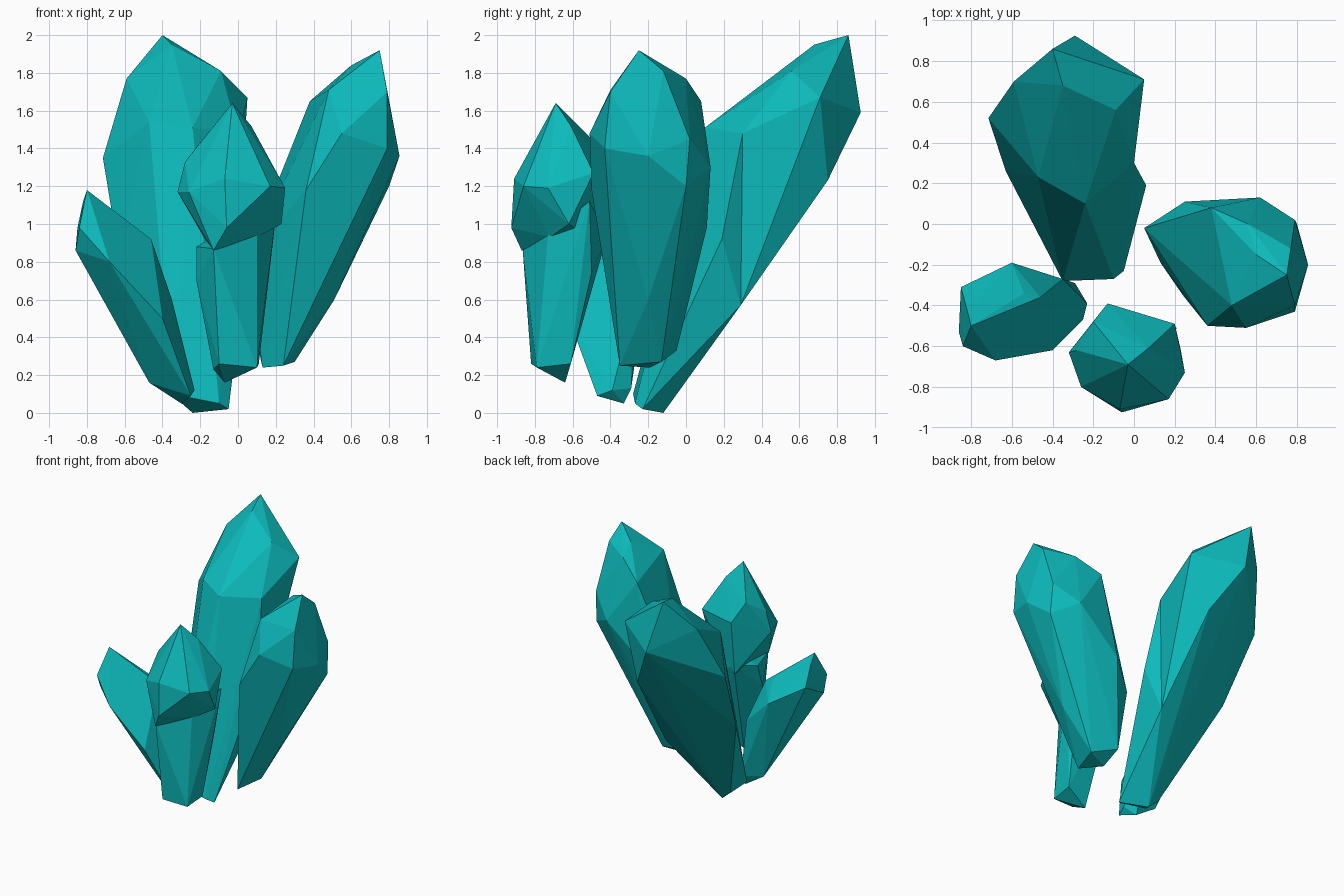
import bpy, bmesh
from mathutils import Vector

mat = bpy.data.materials.new("teal_crystal")
mat.diffuse_color = (0.004, 0.49, 0.50, 1)


def crystal(name, tip, shoulder, base, dent=None):
    """Cut gem: flat facets wrapped round a tip, a shoulder ring and a foot."""
    bm = bmesh.new()
    verts = [bm.verts.new(p) for p in tip + shoulder + base]
    hull = bmesh.ops.convex_hull(bm, input=verts)
    spare = {g for g in hull["geom_interior"] + hull["geom_unused"]
             if isinstance(g, bmesh.types.BMVert)}
    bmesh.ops.delete(bm, geom=list(spare), context='VERTS')
    bmesh.ops.recalc_face_normals(bm, faces=bm.faces)
    # Turn one ridge into a shallow hollow
    if dent:
        ends = [min(bm.verts, key=lambda v: (v.co - Vector(p)).length) for p in dent]
        ridge = bm.edges.get(ends)
        if ridge:
            bmesh.ops.rotate_edges(bm, edges=[ridge], use_ccw=False)
    bmesh.ops.dissolve_limit(bm, angle_limit=0.03, verts=bm.verts, edges=bm.edges)
    me = bpy.data.meshes.new(name)
    bm.to_mesh(me)
    bm.free()
    me.materials.append(mat)
    ob = bpy.data.objects.new(name, me)
    bpy.context.collection.objects.link(ob)
    return ob


# Tall crystal leaning to the back
crystal("back_crystal",
        [(-.40, .86, 2.0), (-.35, .68, 1.95), (-.09, .56, 1.81), (-.59, .70, 1.77)],
        [(-.29, .925, 1.59), (.05, .71, 1.67), (0, .30, 1.48), (-.24, .10, 1.51),
         (-.47, .23, 1.54), (-.715, .52, 1.35), (-.09, .75, 1.23),
         (-.63, .26, .83), (.06, .19, .92), (-.02, .29, .57)],
        [(-.24, -.12, 0), (-.05, -.23, .02), (-.10, -.27, .05), (-.35, -.28, .10),
         (-.32, -.11, .07)],
        dent=[(.05, .71, 1.67), (.06, .19, .92)])

# Broad crystal on the right
crystal("right_crystal",
        [(.75, -.25, 1.92), (.60, -.15, 1.84), (.56, 0, 1.77), (.48, -.40, 1.71),
         (.77, -.12, 1.81), (.79, -.40, 1.70)],
        [(.38, .08, 1.65), (.55, -.51, 1.48), (.79, -.43, 1.40), (.855, -.20, 1.36),
         (.79, .02, 1.45), (.62, .13, 1.30), (.25, .11, .98), (.36, -.50, 1.18),
         (.80, 0, 1.20), (.05, -.02, .82)],
        [(.51, -.20, .60), (.11, -.05, .33), (.13, -.19, .24), (.24, -.35, .25),
         (.30, -.13, .27)])

# Short crystal leaning to the left
crystal("left_crystal",
        [(-.80, -.50, 1.18), (-.82, -.42, 1.12), (-.85, -.31, .98), (-.54, -.34, .96)],
        [(-.84, -.60, .98), (-.86, -.53, .86), (-.68, -.67, .80), (-.60, -.19, .83),
         (-.46, -.36, .92), (-.40, -.62, .50), (-.35, -.27, .60)],
        [(-.47, -.32, .16), (-.25, -.47, .09), (-.23, -.39, .12), (-.30, -.33, .05),
         (-.29, -.29, .13)])

# Front crystal: wide head on a narrower stem, fused together
front = crystal("front_crystal",
                [(-.03, -.69, 1.64), (.07, -.61, 1.52), (-.20, -.48, 1.43)],
                [(-.28, -.62, 1.33), (-.32, -.63, 1.17), (-.26, -.80, 1.17),
                 (-.07, -.91, 1.24), (.17, -.86, 1.20), (.25, -.73, 1.19),
                 (.20, -.49, 1.27), (-.13, -.39, 1.28)],
                [(-.06, -.925, .98), (-.13, -.87, .86), (.10, -.72, .93),
                 (.23, -.62, 1.0), (-.14, -.42, .86)])
stem = crystal("front_stem",
               [(-.13, -.865, .87), (.10, -.73, .95), (.21, -.51, 1.12), (-.13, -.42, .93)],
               [(-.22, -.66, .70), (-.10, -.48, .72), (-.22, -.60, .88), (.11, -.65, .65),
                (.14, -.50, .74)],
               [(-.10, -.82, .26), (.10, -.79, .24), (-.07, -.64, .16),
                (-.13, -.72, .23), (.08, -.70, .32), (.11, -.61, .26)])
union = front.modifiers.new("fuse_stem", 'BOOLEAN')
union.operation = 'UNION'
union.solver = 'EXACT'
union.object = stem
bpy.context.view_layer.objects.active = front
bpy.ops.object.modifier_apply(modifier=union.name)
bpy.data.objects.remove(stem)
